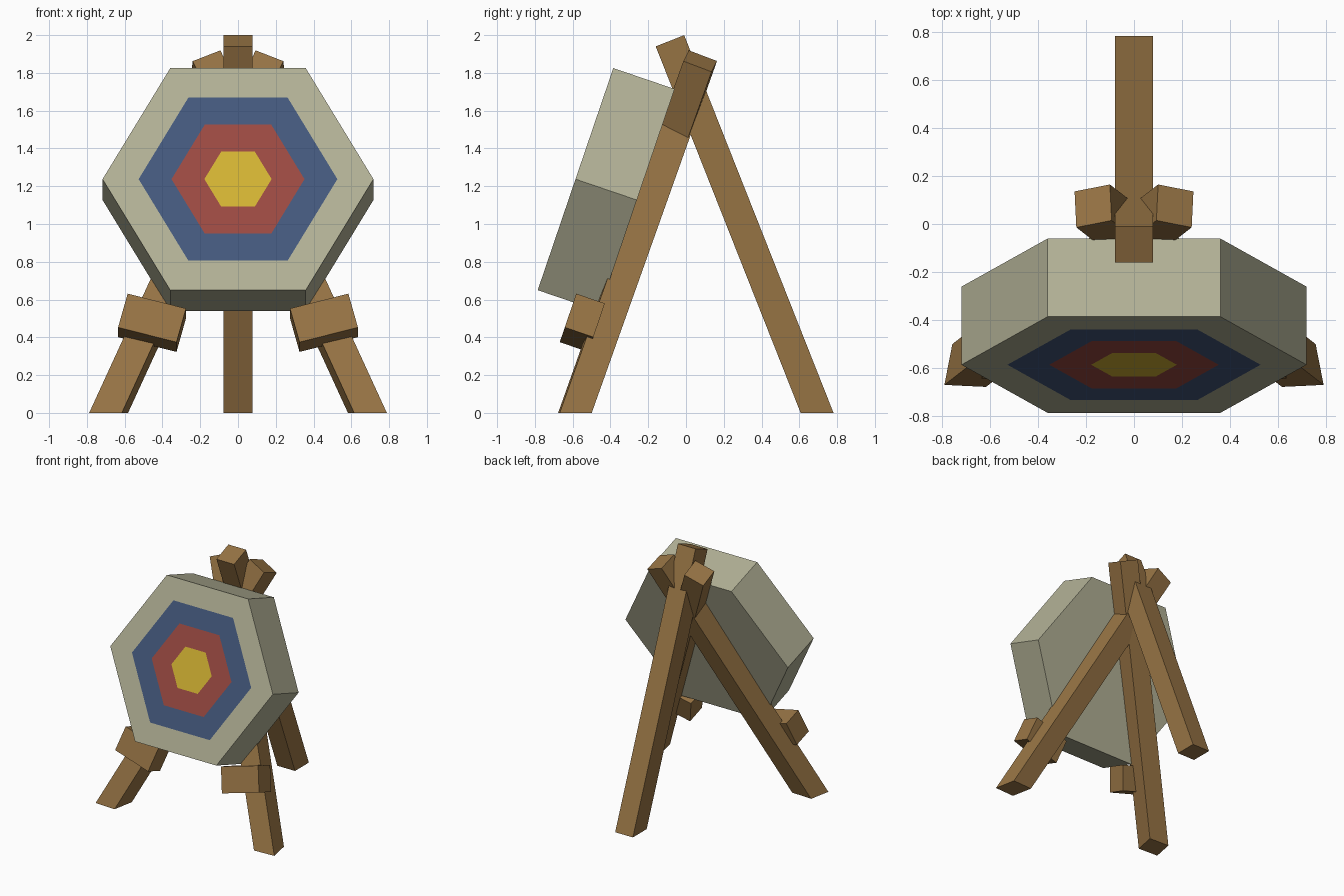
import bpy, bmesh, math
from mathutils import Vector, Matrix

if "Cube" in bpy.data.objects:
    bpy.data.objects.remove(bpy.data.objects["Cube"])

TILT = math.radians(18.8)
UP = Vector((0, math.sin(TILT), math.cos(TILT)))      # up along the leaning board
BACK = Vector((0, math.cos(TILT), -math.sin(TILT)))   # through the board, front to back
X = Vector((1, 0, 0))


def material(name, rgb):
    m = bpy.data.materials.new(name)
    lin = [((c / 255 + 0.055) / 1.055) ** 2.4 for c in rgb]
    m.diffuse_color = (*lin, 1)
    m.use_nodes = True
    m.node_tree.nodes["Principled BSDF"].inputs["Base Color"].default_value = m.diffuse_color
    return m


wood = material("wood", (150, 115, 68))
straw = material("straw", (178, 177, 150))
blue = material("blue paint", (68, 89, 125))
red = material("red paint", (156, 74, 66))
yellow = material("yellow paint", (211, 179, 51))


def finish(name, bm, mats):
    bmesh.ops.recalc_face_normals(bm, faces=bm.faces)
    me = bpy.data.meshes.new(name)
    bm.to_mesh(me)
    bm.free()
    for m in mats:
        me.materials.append(m)
    ob = bpy.data.objects.new(name, me)
    bpy.context.collection.objects.link(ob)
    return ob


def leg(name, foot, top, back_hint, wide, deep):
    """Square beam: upper end cut square, foot cut flat on the ground."""
    foot, top = Vector(foot), Vector(top)
    d = (top - foot).normalized()
    b = Vector(back_hint)
    b = (b - d * b.dot(d)).normalized()
    a = b.cross(d)
    bm = bmesh.new()
    upper = [bm.verts.new(top + a * (i * wide / 2) + b * (j * deep / 2))
             for i, j in ((-1, -1), (1, -1), (1, 1), (-1, 1))]
    lower = [bm.verts.new(v.co - d * (v.co.z / d.z)) for v in upper]
    bm.faces.new(upper)
    bm.faces.new(lower[::-1])
    for i in range(4):
        k = (i + 1) % 4
        bm.faces.new((lower[i], lower[k], upper[k], upper[i]))
    return finish(name, bm, [wood])


# Hexagonal target board with concentric painted rings on the front
bm = bmesh.new()
front = Vector((0, -0.585, 1.2375))


def hexagon(radius, depth):
    return [bm.verts.new(front + BACK * depth
                         + X * (radius * math.cos(k * math.pi / 3))
                         + UP * (radius * math.sin(k * math.pi / 3)))
            for k in range(6)]


loops = [hexagon(0.717, 0.343)] + [hexagon(r, 0) for r in (0.717, 0.526, 0.352, 0.178)]
bm.faces.new(loops[0])
for n, (outer, inner) in enumerate(zip(loops, loops[1:])):
    for i in range(6):
        k = (i + 1) % 6
        f = bm.faces.new((outer[i], outer[k], inner[k], inner[i]))
        f.material_index = max(0, n - 1)
bm.faces.new(loops[-1]).material_index = 3
finish("target_board", bm, [straw, blue, red, yellow])

# Rear leg
leg("rear_leg", (0, 0.694, 0), (0, -0.085, 1.97), (0, 1, 0), 0.156, 0.162)

# Crossed front legs and the pegs that hold the board
for side, s in (("left", -1), ("right", 1)):
    leg("front_leg_" + side, (s * 0.685, -0.588, 0), (-s * 0.17, 0.075, 1.8625),
        (-s * 0.06, BACK.y, BACK.z), 0.16, 0.16)

    ang = math.radians(15) * s
    along = X * math.cos(ang) + UP * math.sin(ang)
    across = UP * math.cos(ang) - X * math.sin(ang)
    rot = Matrix((along, BACK, across)).transposed().to_4x4()
    bm = bmesh.new()
    bmesh.ops.create_cube(bm, size=1, matrix=Matrix.Translation((s * 0.455, -0.549, 0.477))
                          @ rot @ Matrix.Diagonal((0.32, 0.16, 0.195, 1)))
    finish("support_peg_" + side, bm, [wood])
